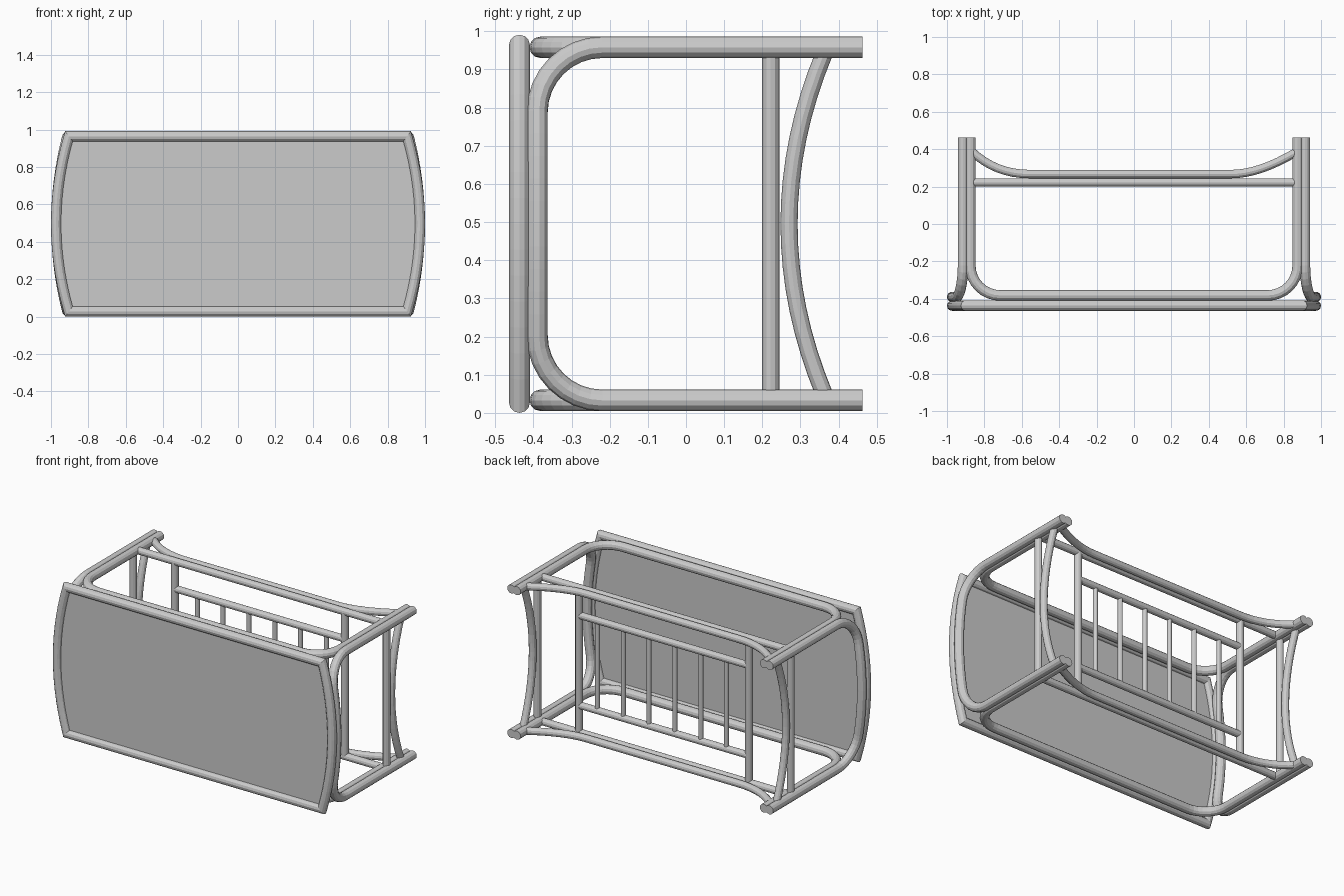
import bpy, bmesh
from math import sin, cos, pi
from mathutils import Vector

if "Cube" in bpy.data.objects:
    bpy.data.objects.remove(bpy.data.objects["Cube"], do_unlink=True)

MID = 0.4955     # height of the horizontal symmetry plane
LEG = 0.4625     # leg offset from that plane
TUBE = 0.028
BAR = 0.0225
BAR_Y = 0.222


def finish(name, bm):
    bmesh.ops.recalc_face_normals(bm, faces=bm.faces)
    mesh = bpy.data.meshes.new(name)
    bm.to_mesh(mesh)
    bm.free()
    obj = bpy.data.objects.new(name, mesh)
    bpy.context.collection.objects.link(obj)


def tube(name, path, radius, closed=False, sides=12):
    """Sweep a round section along a path with true mitred joints."""
    pts = [Vector(p) for p in path]
    n = len(pts)
    segs = [(pts[(i + 1) % n] - pts[i]).normalized() for i in range(n)]
    d = segs[0]
    ref = Vector((0, 0, 1)) if abs(d.z) < 0.9 else Vector((1, 0, 0))
    u = d.cross(ref).normalized()
    v = d.cross(u)
    ring = [pts[0] + radius * (u * cos(2 * pi * k / sides) + v * sin(2 * pi * k / sides))
            for k in range(sides)]
    bm = bmesh.new()
    rings = []
    for i, p in enumerate(pts):
        come = segs[i - 1] if (i or closed) else d
        go = segs[i] if (i < n - 1 or closed) else come
        normal = (come + go).normalized()
        along = come if i else d
        ring = [q + along * ((p - q).dot(normal) / along.dot(normal)) for q in ring]
        rings.append([bm.verts.new(q) for q in ring])
    pairs = list(zip(rings, rings[1:]))
    if closed:
        pairs.append((rings[-1], rings[0]))
    else:
        bm.faces.new(rings[0])
        bm.faces.new(rings[-1])
    for a, b in pairs:
        for k in range(sides):
            m = (k + 1) % sides
            bm.faces.new((a[k], a[m], b[m], b[k]))
    finish(name, bm)


def half_frame(half, base, end, r, steps=8):
    """Half of a rounded U in 2D: one leg from end, then its corner."""
    side = [(half, end)]
    for i in range(steps + 1):
        t = pi / 2 * i / steps
        side.append((half - r + r * cos(t), base + r - r * sin(t)))
    return side


def bezier(a, b, c, steps=8):
    a, b, c = Vector(a), Vector(b), Vector(c)
    return [a * (1 - t) ** 2 + b * 2 * t * (1 - t) + c * t * t
            for t in (i / steps for i in range(steps + 1))]


# Table top outline: straight long edges, bowed short ends
STEPS = 14
RIM_Y, RIM_H = -0.4365, 0.468
bow = []
for i in range(STEPS + 1):
    s = -1 + 2 * i / STEPS
    bow.append((0.904 + 0.0685 * (1 - s * s), RIM_Y, MID + RIM_H * s))
outline = bow + [(-x, y, z) for x, y, z in reversed(bow)]
tube("top_rim", outline, 0.0275, closed=True)

# Thin flat panel inside the rim
bm = bmesh.new()
face = bm.faces.new([bm.verts.new((x, y - 0.004, z)) for x, y, z in outline])
extruded = bmesh.ops.extrude_face_region(bm, geom=[face], use_keep_orig=True)
moved = [g for g in extruded["geom"] if isinstance(g, bmesh.types.BMVert)]
bmesh.ops.translate(bm, verts=moved, vec=(0, 0.008, 0))
finish("top_panel", bm)

# Long U frames, one on each long side
half_u = half_frame(0.875, -0.382, 0.463, 0.16)
long_u = half_u + [(-a, b) for a, b in reversed(half_u)]
for label, s in (("upper", 1), ("lower", -1)):
    z = MID + s * LEG
    tube(label + "_long_frame", [(x, y, z) for x, y in long_u], TUBE)

    # Straight rail and flared stretcher between the legs
    tube(label + "_rail", [(-0.87, BAR_Y, z), (0.87, BAR_Y, z)], BAR)
    flare = bezier((-0.87, 0.39), (-0.74, 0.267), (-0.56, 0.267))
    flare += bezier((0.52, 0.267), (0.67, 0.267), (0.87, 0.386))
    tube(label + "_stretcher", [(x, y, z) for x, y in flare], BAR)

# Short U frames, bowed outward to follow the top
CORNER = 0.17
half_u = half_frame(LEG, -0.39, 0.463, CORNER)
half_u += [((LEG - CORNER) * (1 - i / 5), -0.39) for i in range(1, 5)]
short_u = half_u + [(0, -0.39)] + [(-a, b) for a, b in reversed(half_u)]
for label, s in (("left", 1), ("right", -1)):
    tube(label + "_short_frame",
         [(s * (0.914 + 0.058 * (1 - (h / LEG) ** 2)), y, MID + h) for h, y in short_u], TUBE)

    # End post and bowed end brace
    x = s * 0.897
    tube(label + "_end_post", [(x, BAR_Y, MID - 0.45), (x, BAR_Y, MID + 0.45)], BAR)
    brace = []
    for i in range(17):
        h = -0.45 + 0.9 * i / 16
        brace.append((x, 0.27 + 0.462 * h * h, MID + h))
    tube(label + "_end_brace", brace, BAR)

    # Post at the end of the slatted rack
    x = s * 0.602
    tube(label + "_rack_post", [(x, BAR_Y, MID - LEG), (x, BAR_Y, MID + LEG)], BAR)

# Slatted rack, its slats set slightly to the left
RACK = 0.288
for label, s in (("upper", 1), ("lower", -1)):
    z = MID + s * RACK
    tube(label + "_rack_rail", [(-0.602, BAR_Y, z), (0.602, BAR_Y, z)], 0.0215)
for i in range(6):
    x = 0.014 + (i - 2.5) * 0.183
    tube("rack_slat_%d" % (i + 1), [(x, BAR_Y, MID - RACK), (x, BAR_Y, MID + RACK)], 0.0145)
